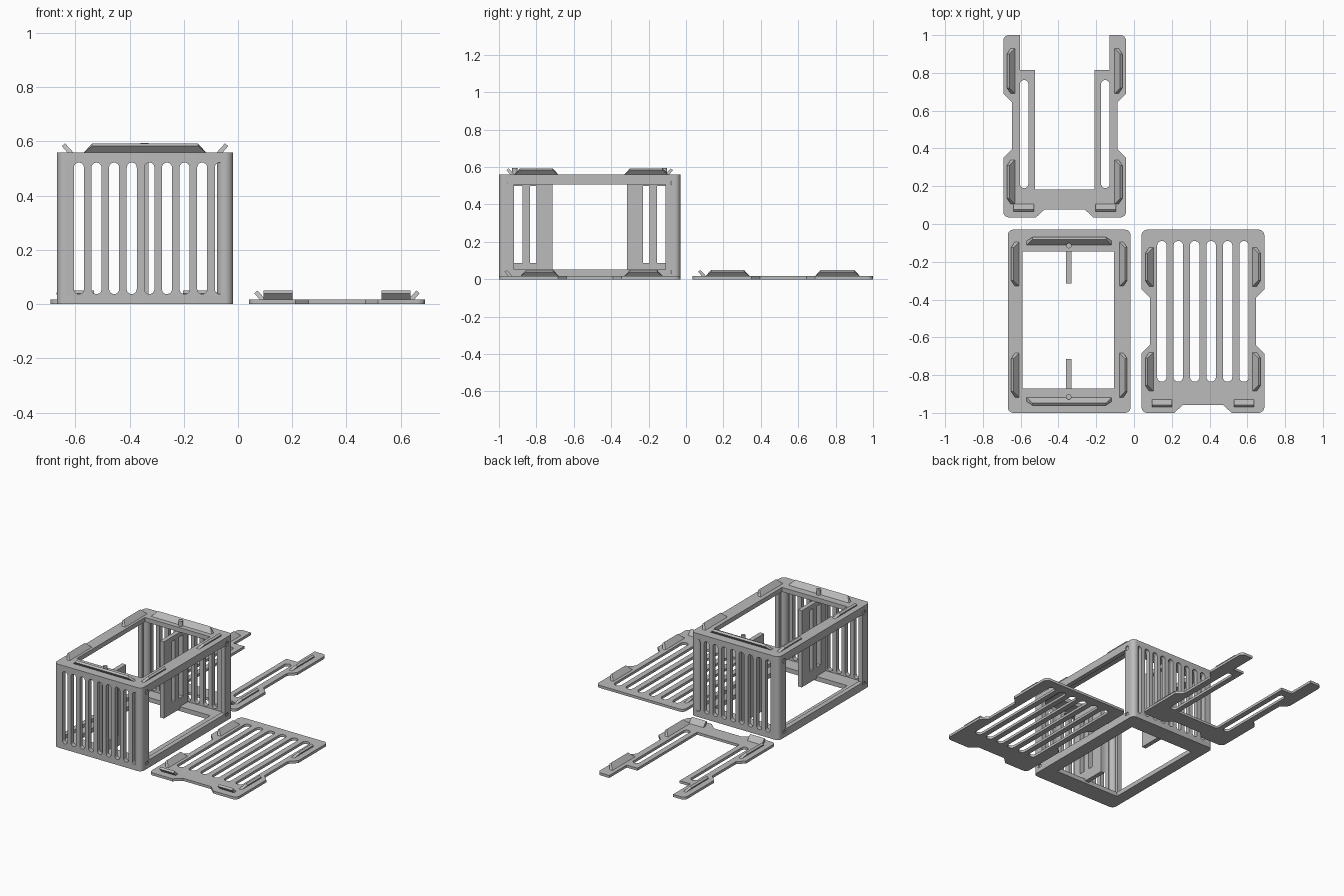
import bpy, bmesh, math
from mathutils import Vector

cube = bpy.data.objects.get("Cube")
if cube:
    bpy.data.objects.remove(cube, do_unlink=True)

grey = bpy.data.materials.new("plain_grey")
grey.use_nodes = True
COLOUR = (0.5, 0.5, 0.5, 1)
grey.diffuse_color = COLOUR
grey.node_tree.nodes["Principled BSDF"].inputs["Base Color"].default_value = COLOUR
parts = []


def finish(name, bm):
    bmesh.ops.remove_doubles(bm, verts=bm.verts, dist=0.0002)
    bmesh.ops.recalc_face_normals(bm, faces=bm.faces)
    mesh = bpy.data.meshes.new(name)
    bm.to_mesh(mesh)
    bm.free()
    mesh.materials.append(grey)
    obj = bpy.data.objects.new(name, mesh)
    bpy.context.collection.objects.link(obj)
    parts.append(obj)


def rounded(points, steps=6):
    """Closed outline; a third value on a point is its corner radius."""
    out, n = [], len(points)
    for i, p in enumerate(points):
        c = Vector(p[:2])
        r = p[2] if len(p) > 2 else 0
        if not r:
            out.append(c)
            continue
        a = (Vector(points[i - 1][:2]) - c).normalized()
        b = (Vector(points[(i + 1) % n][:2]) - c).normalized()
        half = a.angle(b) / 2
        mid = c + (a + b).normalized() * r / math.sin(half)
        start = c + a * r / math.tan(half) - mid
        end = c + b * r / math.tan(half) - mid
        sweep = math.atan2(start.x * end.y - start.y * end.x, start.dot(end))
        for k in range(steps + 1):
            t = sweep * k / steps
            out.append(mid + Vector((start.x * math.cos(t) - start.y * math.sin(t),
                                     start.x * math.sin(t) + start.y * math.cos(t))))
    return out


def rect(u0, u1, v0, v1, r=0):
    return rounded([(u0, v0, r), (u1, v0, r), (u1, v1, r), (u0, v1, r)])


def slot(u, w, v0, v1):
    return rect(u - w / 2, u + w / 2, v0, v1, w * 0.49)


def disc(u, v, r):
    return rect(u - r, u + r, v - r, v + r, r * 0.98)


# plane axes: (u, v) drawn on the sheet, w its thickness
PLANES = {"xy": lambda u, v, w: (u, v, w),
          "xz": lambda u, v, w: (u, w, v),
          "yz": lambda u, v, w: (w, u, v)}


def slab(name, loops, w0, w1, plane="xy"):
    """Flat sheet from one outline and its holes."""
    cu = bpy.data.curves.new(name, "CURVE")
    cu.dimensions, cu.fill_mode = "2D", "BOTH"
    cu.extrude = (w1 - w0) / 2
    for loop in loops:
        s = cu.splines.new("POLY")
        s.points.add(len(loop) - 1)
        for pt, co in zip(s.points, loop):
            pt.co = (co.x, co.y, 0, 1)
        s.use_cyclic_u = True
    tmp = bpy.data.objects.new("outline_helper", cu)
    bpy.context.collection.objects.link(tmp)
    ev = tmp.evaluated_get(bpy.context.evaluated_depsgraph_get())
    bm = bmesh.new()
    bm.from_mesh(ev.to_mesh())
    ev.to_mesh_clear()
    bpy.data.objects.remove(tmp, do_unlink=True)
    for v in bm.verts:
        v.co = PLANES[plane](v.co.x, v.co.y, v.co.z + (w0 + w1) / 2)
    finish(name, bm)


def clip(name, tip, out, length, z, taper=0.03):
    """Snap tab leaning outwards; tip is the middle of its outer edge."""
    out = Vector((*out, 0))
    along = Vector((-out.y, out.x, 0))
    bm = bmesh.new()
    rings = []
    for s in (-1, 1):
        ring = []
        for u, h, cut in ((-0.042, 0, 0), (-0.02, 0, 0), (0, 0.023, taper), (-0.012, 0.033, taper)):
            co = Vector((*tip, z + h)) + out * u + along * s * (length / 2 - cut)
            ring.append(bm.verts.new(co))
        rings.append(ring)
        bm.faces.new(ring)
    for i in range(4):
        j = (i + 1) % 4
        bm.faces.new((rings[0][i], rings[0][j], rings[1][j], rings[1][i]))
    finish(name, bm)


# ---- box frame ----
X0, X1, Y0, Y1, H, T = -0.668, -0.018, -1.0, -0.03, 0.56, 0.03
CX, CY = (X0 + X1) / 2, (Y0 + Y1) / 2
for name, z in (("bottom_rim", 0), ("top_rim", H - T)):
    slab(name, [rect(X0, X1, Y0, Y1, T), rect(-0.59, -0.105, -0.87, -0.145)], z, z + T)
for name, y in (("front_grille", Y0), ("back_grille", Y1 - T)):
    slots = [slot(-0.587 + 0.065 * i, 0.037, 0.037, 0.522) for i in range(9)]
    slab(name, [rect(X0 + T, X1 - T, 0, H)] + slots, y, y + T, "xz")
for name, x, inner in (("right_side_frame", X0, 1), ("left_side_frame", X1 - T, -1)):
    holes = [disc(y, z, 0.016) for y in (-0.94, -0.09) for z in (0.035, 0.515)]
    slab(name, [rect(Y0 + T, Y1 - T, 0, H), rect(-0.92, -0.11, 0.052, 0.508)] + holes, x, x + T, "yz")
    for y in (-0.94, -0.09):
        for z in (0.035, 0.515):
            mid = x + T / 2
            slab("corner_screw", [disc(y, z, 0.016)], mid - 0.008, mid + 0.008, "yz")
for x in (X0 + T, X1 - T):
    for y in (Y0 + T, Y1 - T):
        slab("corner_post", [disc(x, y, T)], 0, H)

# ---- clips on top of the frame ----
for s in (-1, 1):
    clip("long_clip", (CX, CY + s * 0.445), (0, s), 0.45, H)
    for y in (-0.8, -0.212):
        clip("side_clip", (CX + s * 0.307, y), (s, 0), 0.235, H)

# ---- inner dividers with pegs ----
for s in (-1, 1):
    def at(d0, d1):
        return sorted((CY + s * d0, CY + s * d1))
    slots = [rect(*at(0.36, 0.405), 0.088, 0.5), rect(*at(0.285, 0.32), 0.088, 0.5)]
    slab("divider", [rect(*at(0.2, 0.456), 0.015, H - T)] + slots, -0.36, -0.33, "yz")
    slab("divider_peg", [disc(-0.345, CY + s * 0.4, 0.014)], H - T, H + 0.034)


# ---- loose flat panels ----
def panel(name, cx, y0, top, holes, clip_rows):
    """Mirrored outline: shared notched lower edge and sides, given top."""
    half = [(0.105, 0.043), (0.152, 0), (0.325, 0, 0.03), (0.325, 0.315), (0.28, 0.36),
            (0.28, 0.61), (0.325, 0.655)] + top
    full = half + [(-p[0], *p[1:]) for p in reversed(half)]
    loops = [rounded(full)] + holes
    slab(name, [[p + Vector((cx, y0)) for p in loop] for loop in loops], 0, 0.017)
    for s in (-1, 1):
        for a, b in clip_rows:
            clip(name + "_side_clip", (cx + s * 0.305, y0 + (a + b) / 2), (s, 0), b - a, 0.017)
        clip(name + "_end_clip", (cx + s * 0.217, y0 + 0.03), (0, -1), 0.107, 0.017, 0)


slots = [slot((i - 2.5) * 0.087, 0.05, 0.165, 0.91) for i in range(6)]
panel("slotted_panel", 0.365, -1.0, [(0.325, 0.97, 0.03)], slots, ((0.115, 0.32), (0.67, 0.875)))

legs = [(0.325, 0.965, 0.03), (0.237, 0.965), (0.237, 0.78), (0.157, 0.78), (0.157, 0.147)]
slots = [slot(s * 0.215, 0.045, 0.155, 0.727) for s in (-1, 1)]
panel("forked_panel", -0.367, 0.035, legs, slots, ((0.07, 0.305), (0.655, 0.895)))

# ---- shading ----
bpy.ops.object.select_all(action="DESELECT")
for obj in parts:
    obj.select_set(True)
bpy.context.view_layer.objects.active = parts[0]
bpy.ops.object.shade_smooth_by_angle(angle=math.radians(30))
